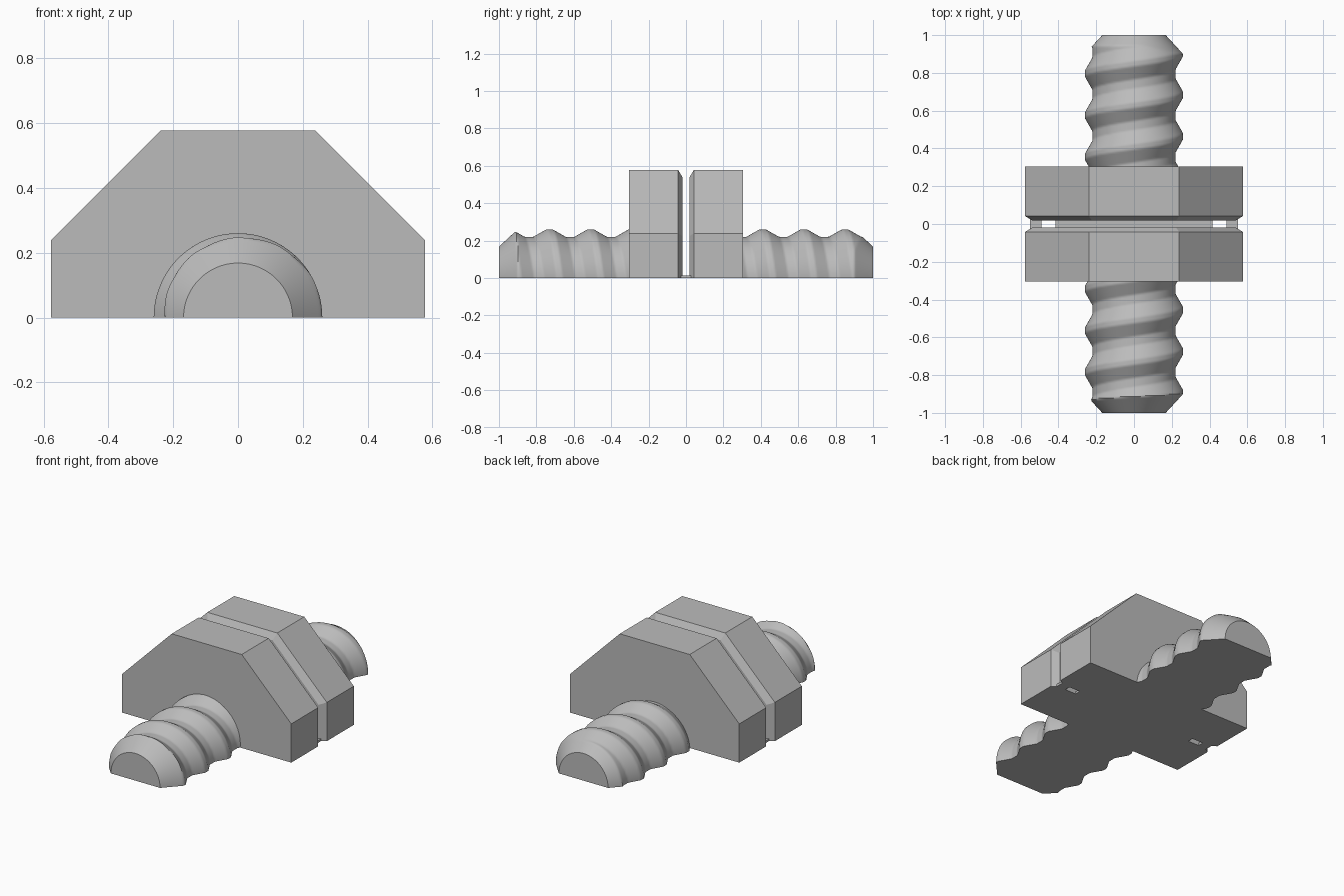
import bpy, bmesh, math

if "Cube" in bpy.data.objects:
    bpy.data.objects.remove(bpy.data.objects["Cube"], do_unlink=True)

grey = bpy.data.materials.new("plain_grey")
grey.use_nodes = True
GREY = (0.5, 0.5, 0.5, 1)
grey.diffuse_color = GREY
grey.node_tree.nodes["Principled BSDF"].inputs["Base Color"].default_value = GREY


def finish(name, bm, smooth=False):
    bmesh.ops.recalc_face_normals(bm, faces=bm.faces)
    mesh = bpy.data.meshes.new(name)
    bm.to_mesh(mesh)
    bm.free()
    mesh.materials.append(grey)
    obj = bpy.data.objects.new(name, mesh)
    bpy.context.collection.objects.link(obj)
    if smooth:
        bpy.ops.object.select_all(action="DESELECT")
        obj.select_set(True)
        bpy.context.view_layer.objects.active = obj
        bpy.ops.object.shade_smooth_by_angle(angle=math.radians(40))


def loft(bm, rings):
    """Join equal-length closed rings and cap both ends."""
    rows = [[bm.verts.new(p) for p in ring] for ring in rings]
    n = len(rows[0])
    for a, b in zip(rows, rows[1:]):
        for i in range(n):
            j = (i + 1) % n
            bm.faces.new((a[i], a[j], b[j], b[i]))
    bm.faces.new(rows[0])
    bm.faces.new(rows[-1])


# Half octagon head, chamfered toward the gap
def half_octagon(size, y):
    c = size * math.tan(math.pi / 8)
    return [(x, y, z) for x, z in
            ((-size, 0), (-size, c), (-c, size), (c, size), (size, c), (size, 0))]


def head(name, side):
    bm = bmesh.new()
    loft(bm, [half_octagon(s, side * y)
              for s, y in ((0.577, 0.305), (0.577, 0.042), (0.537, 0.018))])
    finish(name, bm)


# Half shaft with a helical thread and a tapered tip
PITCH, ROOT, CREST = 0.22, 0.22, 0.26


def thread_radius(y, angle, start):
    turn = (y - start) / PITCH + angle / math.tau
    offset = abs(turn - round(turn)) * PITCH
    rise = min(1, max(0, (0.085 - offset) / 0.07))
    tip = 0.168 + (1 - abs(y)) * 0.92
    return min(ROOT + (CREST - ROOT) * rise, tip)


def shaft(name, side, start, steps=90, segments=72):
    bm = bmesh.new()
    rings = []
    for k in range(steps + 1):
        y = side * (0.3 + 0.7 * k / steps)
        ring = []
        for i in range(segments + 1):
            a = math.pi * i / segments
            r = thread_radius(y, a, start)
            ring.append((r * math.cos(a), y, r * math.sin(a)))
        rings.append(ring)
    loft(bm, rings)
    finish(name, bm, smooth=True)


for label, side, start in (("front", -1, -0.675), ("back", 1, 0.685)):
    head(label + "_head", side)
    shaft(label + "_shaft", side, start)


# Thin strips that hinge the two halves together, leaving a slot at each side
def strip(name, x0, x1):
    bm = bmesh.new()
    loft(bm, [[(x, y, z) for y, z in ((-0.03, 0), (0.03, 0), (0.03, 0.014), (-0.03, 0.014))]
              for x in (x0, x1)])
    finish(name, bm)


strip("middle_bridge", -0.415, 0.415)
strip("left_bridge", 0.49, 0.55)
strip("right_bridge", -0.55, -0.49)
